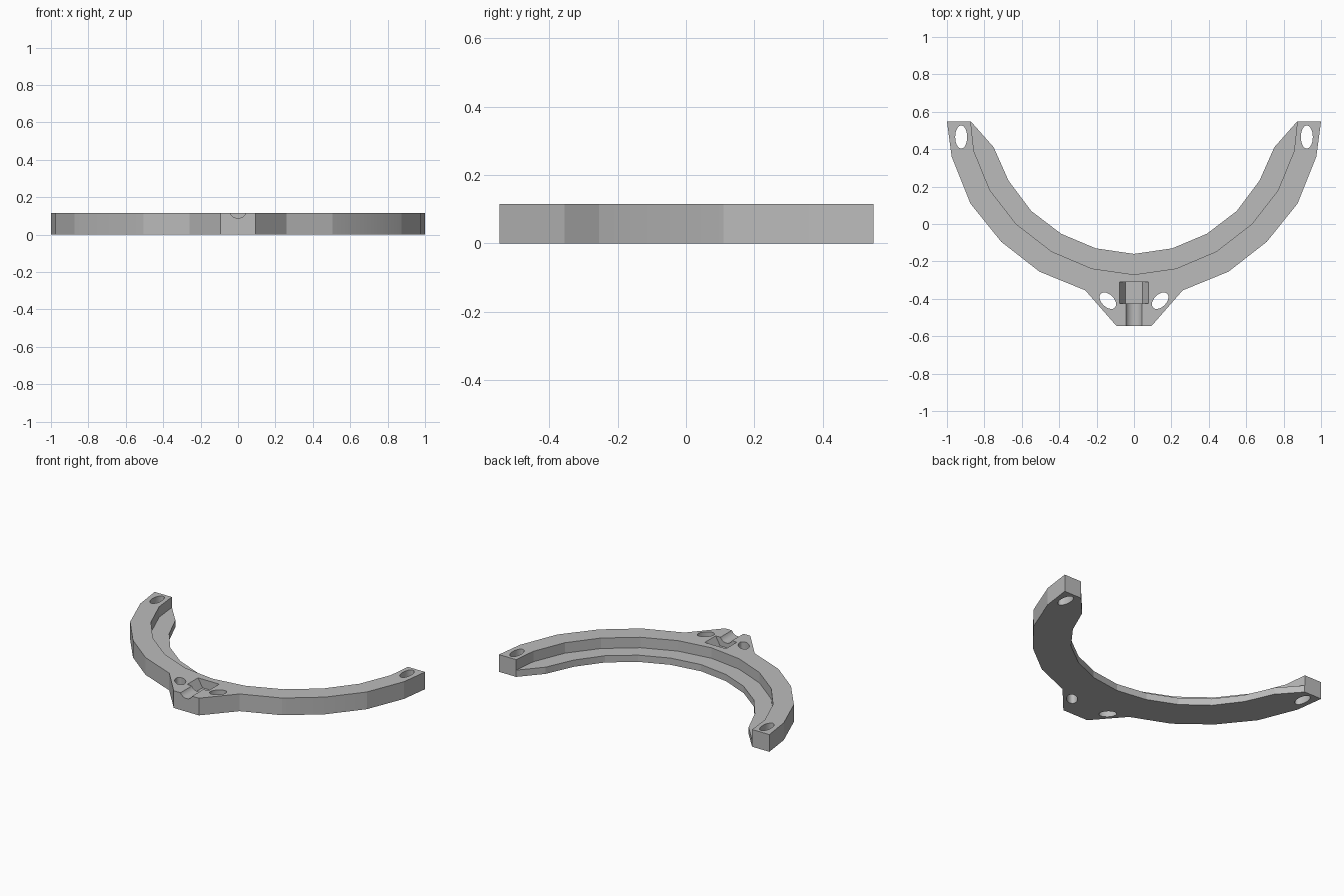
import bpy, bmesh, math
from mathutils import Matrix, Vector

if "Cube" in bpy.data.objects:
    bpy.data.objects.remove(bpy.data.objects["Cube"])

H = 0.115          # full height
LEDGE = 0.045      # height of the inner ledge

# Half outlines, listed from the arm tip to the centre
OUTER = [(1, .548), (.975, .36), (.875, .11), (.71, -.095), (.505, -.255), (.26, -.355), (.093, -.546)]
INNER = [(.872, .548), (.75, .41), (.67, .23), (.55, .07), (.39, -.052), (.205, -.13), (0, -.16)]
STEP = [(.884, .65), (.856, .39), (.77, .18), (.63, 0), (.44, -.147), (.225, -.238), (0, -.27)]

grey = bpy.data.materials.new("plain grey")
grey.use_nodes = True
colour = (.5, .5, .5, 1)
grey.diffuse_color = colour
grey.node_tree.nodes["Principled BSDF"].inputs["Base Color"].default_value = colour


def mirrored(half):
    """Right half followed by its mirror image, as one path."""
    return half + [(-x, y) for x, y in reversed(half) if x > 0]


def prism(name, points, offset):
    """Extrude a closed 3D outline along an offset."""
    bm = bmesh.new()
    face = bm.faces.new([bm.verts.new(p) for p in points])
    new = bmesh.ops.extrude_face_region(bm, geom=[face])["geom"]
    bmesh.ops.translate(bm, vec=offset,
                        verts=[v for v in new if isinstance(v, bmesh.types.BMVert)])
    bmesh.ops.recalc_face_normals(bm, faces=bm.faces)
    mesh = bpy.data.meshes.new(name)
    bm.to_mesh(mesh)
    bm.free()
    mesh.materials.append(grey)
    ob = bpy.data.objects.new(name, mesh)
    bpy.context.collection.objects.link(ob)
    return ob


def flat(path, z):
    return [(x, y, z) for x, y in path]


def oval_hole(x, y, rx, ry, turn):
    """Upright oval cutter through the full height."""
    rot = Matrix.Rotation(turn, 3, "Z")
    ring = [rot @ Vector((rx * math.cos(a), ry * math.sin(a), 0)) + Vector((x, y, -.1))
            for a in (math.tau * i / 32 for i in range(32))]
    return prism("hole_cutter", ring, (0, 0, .4))


def bar_along_y(name, radius, sides, y0, y1):
    """Regular bar lying front to back, its axis just above the top face."""
    ring = [(radius * math.cos(a), y0, H + .02 + radius * math.sin(a))
            for a in (math.tau * i / sides for i in range(sides))]
    return prism(name, ring, (0, y1 - y0, 0))


# Curved bracket body
body = prism("curved_bracket", flat(mirrored(OUTER)[::-1] + mirrored(INNER), 0), (0, 0, H))

# Stepped ledge, nut pocket, bolt groove and screw holes
cutters = [
    prism("ledge_cutter", flat(mirrored(STEP), LEDGE), (0, 0, .3)),
    bar_along_y("nut_pocket_cutter", .09, 6, -.425, -.31),
    bar_along_y("bolt_groove_cutter", .0475, 32, -.6, -.4),
]
for side in (1, -1):
    cutters.append(oval_hole(side * .924, .465, .032, .062, 0))
    cutters.append(oval_hole(side * .14, -.41, .053, .033, side * math.radians(45)))

bpy.ops.object.select_all(action="DESELECT")
bpy.context.view_layer.objects.active = body
body.select_set(True)
for cutter in cutters:
    cutter.hide_render = True
    mod = body.modifiers.new("cut", "BOOLEAN")
    mod.operation = "DIFFERENCE"
    mod.solver = "EXACT"
    mod.object = cutter
    bpy.ops.object.modifier_apply(modifier=mod.name)
    bpy.data.objects.remove(cutter)

bpy.ops.object.shade_smooth_by_angle(angle=math.radians(14))
